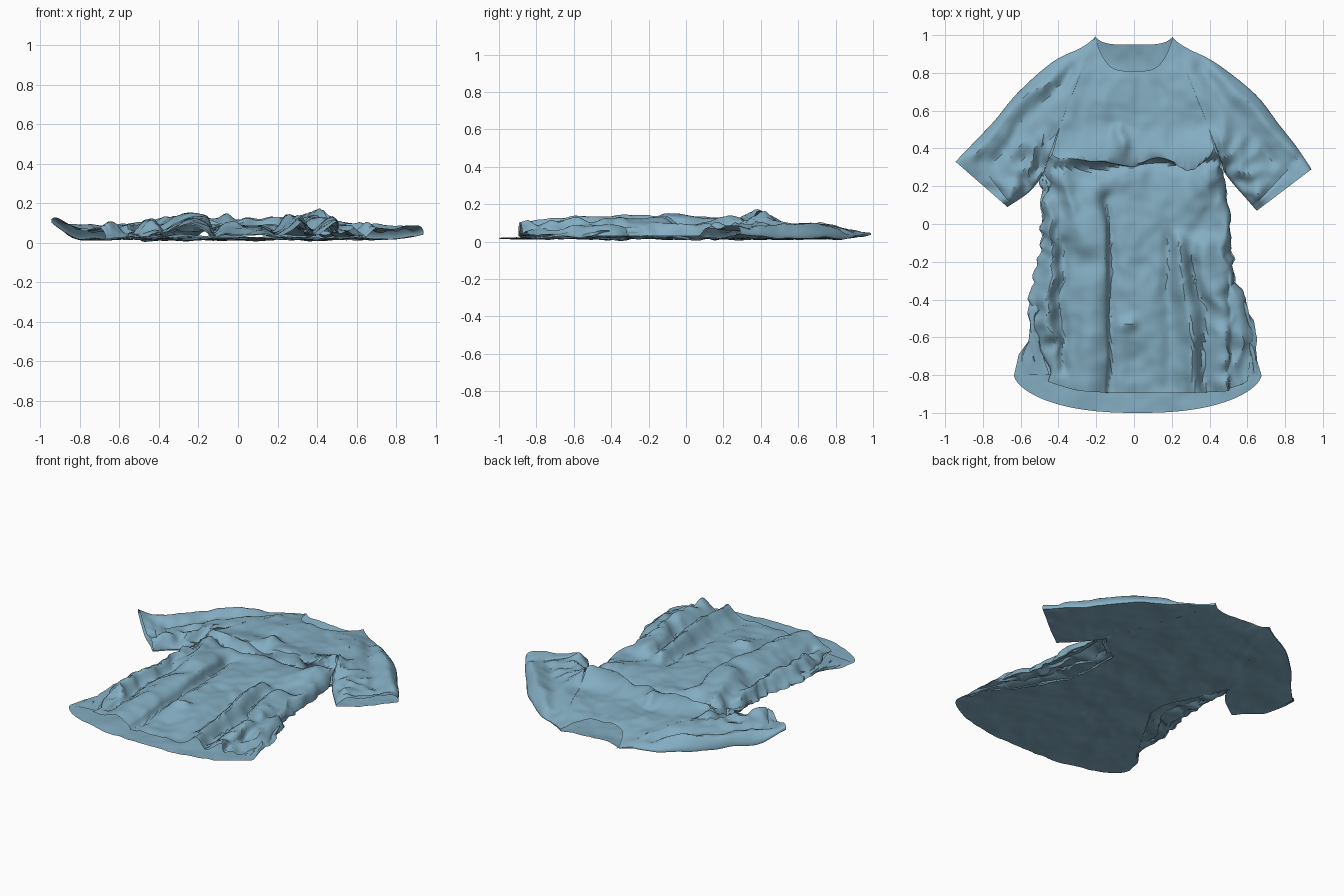
import bpy, math
from mathutils import Vector, noise

if "Cube" in bpy.data.objects:
    bpy.data.objects.remove(bpy.data.objects["Cube"])

# ---------- helpers ----------
def interp(tab, t):
    if t <= tab[0][0]: return tab[0][1]
    for (a, p), (b, q) in zip(tab, tab[1:]):
        if t <= b: return p + (q - p) * (t - a) / (b - a)
    return tab[-1][1]

def path(pts, t):
    """Smooth (Catmull-Rom) point at t in 0..1 along the control points."""
    n = len(pts) - 1
    i = min(int(t * n), n - 1)
    f = t * n - i
    p = [Vector(pts[max(0, min(n, k))]) for k in (i - 1, i, i + 1, i + 2)]
    return 0.5 * (2 * p[1] + (p[2] - p[0]) * f + (2 * p[0] - 5 * p[1] + 4 * p[2] - p[3]) * f * f
                  + (3 * p[1] - p[0] - 3 * p[2] + p[3]) * f ** 3)

def sheet(name, rows):
    n = len(rows[0])
    verts = [p for r in rows for p in r]
    faces = [(i * n + j, i * n + j + 1, (i + 1) * n + j + 1, (i + 1) * n + j)
             for i in range(len(rows) - 1) for j in range(n - 1)]
    me = bpy.data.meshes.new(name)
    me.from_pydata(verts, [], faces)
    ob = bpy.data.objects.new(name, me)
    bpy.context.collection.objects.link(ob)
    me.materials.append(mat)
    bpy.context.view_layer.objects.active = ob
    bpy.ops.object.select_all(action='DESELECT')
    ob.select_set(True)
    bpy.ops.object.shade_smooth_by_angle(angle=math.radians(35))

def gauss(d, w): return math.exp(-(d / w) ** 2)
def nz(x, y, s): return noise.noise(Vector((x, y, s)))
def crease(x, y, s): return 0.5 - abs(nz(x, y, s)) * 1.6

mat = bpy.data.materials.new("blue_cloth")
mat.diffuse_color = (0.23, 0.42, 0.54, 1)
mat.use_nodes = True
mat.node_tree.nodes["Principled BSDF"].inputs["Base Color"].default_value = mat.diffuse_color

# ---------- fold map of the upper layer: x0, y0, x1, y1, width, height ----------
FOLDS = [(-.42, .39, -.06, .42, .06, .04), (.05, .40, .46, .40, .06, .04),
         (-.40, .31, .44, .31, .03, -.03), (.42, .32, .38, .22, .10, .06),
         (-.36, .27, -.28, -.1, .06, .05), (-.26, -.9, -.20, .2, .06, .045),
         (-.11, -.9, -.15, .15, .035, -.03), (.32, -.9, .26, -.1, .045, .06),
         (.45, -.88, .40, -.1, .045, .05), (.18, -.9, .20, -.1, .04, -.025),
         (.38, -.88, .34, -.2, .025, -.03), (-.47, -.6, -.44, .1, .035, .05),
         (-.38, -.8, -.37, -.1, .03, -.03), (.55, -.6, .47, .1, .04, .03),
         (-.05, -.53, .0, -.52, .03, .03), (-.10, .50, -.06, .42, .03, .03),
         (.02, -.95, .02, -.75, .12, -.02),
         (.45, .82, .84, .38, .03, .022), (-.45, .82, -.84, .38, .03, .022),
         (.36, .82, .72, .35, .035, -.025), (-.36, .82, -.72, .35, .035, -.025)]
LEVEL = [(-.9, .052), (-.6, .075), (-.3, .083), (.0, .085), (.3, .082), (.65, .092), (.8, .08), (.9, .055), (1, .04)]

def top_z(x, y):
    z = interp(LEVEL, y)
    xw = x + .05 * nz(x * 2, y * 3, 50) + .012 * nz(x * 5, y * 6, 51)
    yw = y + .05 * nz(x * 4, y * 2, 52) + .02 * nz(x * 9, y * 6, 53)
    for x0, y0, x1, y1, w, h in FOLDS:
        dx, dy = x1 - x0, y1 - y0
        t = max(0, min(1, ((xw - x0) * dx + (yw - y0) * dy) / (dx * dx + dy * dy)))
        z += h * gauss(math.hypot(xw - x0 - t * dx, yw - y0 - t * dy), w)
    side = gauss(abs(x) - .52, .12) * (1 if y < .45 else .2)
    z += .014 * nz(x * 7, y * 5, 2) + .008 * nz(x * 16, y * 16, 5)
    return z + side * .045 * (crease(x * 9, y * 7, 8) - .25)

def floor_z(x, y):
    return max(0, .018 + .014 * nz(x * 6, y * 6, 11) + .005 * nz(x * 17, y * 17, 13))

# ---------- side outlines: y -> x ----------
RAGLAN = [(.3, .47), (.55, .38), (.8, .28), (.99, .205)]
neg = lambda tab: [(a, -b) for a, b in tab]
FRONT_R = [(-.85, .60), (-.6, .63), (-.48, .61), (-.21, .52), (0, .50)] + RAGLAN
FRONT_L = [(-.85, -.43), (-.5, -.55), (-.29, -.53), (-.1, -.49), (.1, -.49)] + neg(RAGLAN)
BACK_R = [(-.8, .675), (-.65, .63), (-.5, .50), (-.2, .32), (0, .29), (.17, .29)] + RAGLAN
BACK_L = [(-.8, -.635), (-.69, -.61), (-.5, -.47), (-.2, -.30), (-.08, -.29), (.15, -.40)] + neg(RAGLAN)

def side_wave(y, s):
    return (.03 * nz(y * 9, s, 20) + .02 * nz(y * 24, s, 3)) * gauss(y + .15, .42)

NU, NV = 80, 84

# ---------- back panel with long curved hem ----------
rows = []
for j in range(NV + 1):
    v, row = j / NV, []
    yv = -.8 + 1.79 * v
    for i in range(NU + 1):
        u = math.sin((2 * i / NU - 1) * math.pi / 2)
        yb, yt = -1 + .2 * (1 - (1 - abs(u) ** 2.4) ** .6), .95 + .04 * abs(u) ** 5
        y = yb + (yt - yb) * v
        l, r = interp(BACK_L, yv), interp(BACK_R, yv)
        x = l + (r - l) * (u + 1) / 2
        row.append((x, y, floor_z(x, y) + .025 * max(0, (y - .8) / .2) ** 2))
    rows.append(row)
sheet("back_panel", rows)

# ---------- front panel with scooped neck, folds and waist overhang ----------
rows = []
for j in range(NV + 1):
    v, row = j / NV, []
    yv = -.83 + 1.82 * v
    for i in range(NU + 1):
        u = 2 * i / NU - 1
        u = .5 * u + .5 * math.sin(u * math.pi / 2)
        yb, yt = -.895 + .065 * abs(u) ** 5, .81 + .18 * abs(u) ** 4
        y = yb + (yt - yb) * v
        l = interp(FRONT_L, yv) + side_wave(yv, 1)
        r = interp(FRONT_R, yv) + side_wave(yv, 7)
        x = l + (r - l) * (u + 1) / 2
        drop = max(0, min(1, (.36 - yv) / .12))
        edge = 1 - drop * (1 - (1 - min(1, abs(u)) ** 8) ** .5)
        z = .03 + (top_z(x, y) - .03) * edge
        # billowed chest slumping over the waist
        yc = .405 + .03 * nz(x * 5, 0, 60) - .03 * gauss(x, .15)
        yo = y - .075 * gauss(y - yc, .045) * max(0, 1 - (x / .5) ** 4) * (.85 + nz(x * 5, 0, 4))
        # pleats leaning sideways, and tugged cloth near the sides
        lean = min(1, max(0, (.2 - y) / .2))
        pc = -.20 + .02 * nz(y * 4, 0, 70)
        xo = x + lean * (.04 * gauss(x - pc, .05) + .03 * gauss(x - .44, .05))
        xo += .04 * gauss(abs(x) - .45, .1) * nz(x * 10, y * 9, 31) * (yv < .3)
        row.append((xo, yo, max(z, floor_z(x, y) + .012)))
    rows.append(row)
sheet("front_panel", rows)

# ---------- crumpled side gathers between the layers ----------
for name, s, front, back, seed in (("left_side_gather", -1, FRONT_L, BACK_L, 1),
                                   ("right_side_gather", 1, FRONT_R, BACK_R, 7)):
    rows = []
    for j in range(71):
        y = -.8 + 1.1 * j / 70
        fade = min(1, (y + .8) / .3, (.3 - y) / .08)
        xb, xf = interp(back, y), interp(front, y) + side_wave(y, seed)
        row = []
        for k in range(17):
            t = k / 16
            m = math.sin(t * math.pi)
            zig = math.sin(t * math.pi * 5 + 2 * nz(y * 4, 0, seed))
            x = xb + (xf - xb) * t - s * fade * m * (.05 * zig + .04 * nz(y * 9, k * .4, seed))
            z = .018 + .012 * t + fade * m * (.018 + .022 * math.cos(t * math.pi * 5)
                                             + .035 * nz(y * 10, k * .4, seed + 4))
            row.append((x, y + .03 * fade * m * nz(k * .5, y * 11, seed), max(.004, min(z, top_z(x, y) - .01))))
        rows.append(row)
    sheet(name, rows)

# ---------- raglan sleeves as flattened open tubes ----------
SHOULDER_R = [(.205, .99), (.35, .925), (.48, .85), (.66, .69), (.77, .53), (.86, .41), (.94, .29)]
SHOULDER_L = [(-.2, 1.0), (-.34, .93), (-.47, .86), (-.63, .70), (-.74, .55), (-.84, .44), (-.945, .33)]
UNDER_R = [(.48, .29), (.54, .2), (.65, .07)]
UNDER_L = [(-.48, .29), (-.56, .17), (-.67, .09)]
NT, NS = 44, 30
for name, s, top, under in (("left_sleeve", -1, SHOULDER_L, UNDER_L), ("right_sleeve", 1, SHOULDER_R, UNDER_R)):
    rows = []
    for i in range(NT + 1):
        t = i / NT
        a, b = path(under, t), path(top, t)
        ring = []
        for k in range(2 * NS + 1):
            w = k / NS if k <= NS else 2 - k / NS
            q = (1 - math.cos(w * math.pi)) / 2
            p = a.lerp(b, q)
            # blend from the raglan seam to straight sections
            yr = a.y + (b.y - a.y) * q
            p.x += (s * interp(RAGLAN, yr) - p.x) * (1 - t) ** 4
            x, y = p
            lo = floor_z(x, y) + .025 * max(0, (y - .8) / .2) ** 2
            lift = .08 * max(0, (-x - .80) / .14) ** 1.5 if s < 0 else .02 * max(0, (x - .8) / .14)
            if k <= NS:
                e = (1 - abs(2 * q - 1) ** 4) ** .5
                e = 1 + (e - 1) * min(1, t * 5)
                crump = .06 * gauss(q, .35) * nz(x * 13, y * 13, 40) * min(1, t * 6)
                cuff = -.01 * gauss(t - .88, .02)
                hi = top_z(x, y) - .012 * t + crump + cuff
                z = lo + .006 * min(1, t * 6) + max(0, hi - lo) * e
            else:
                z = lo
            ring.append((x, y, z + lift))
        rows.append(ring)
    sheet(name, rows)
